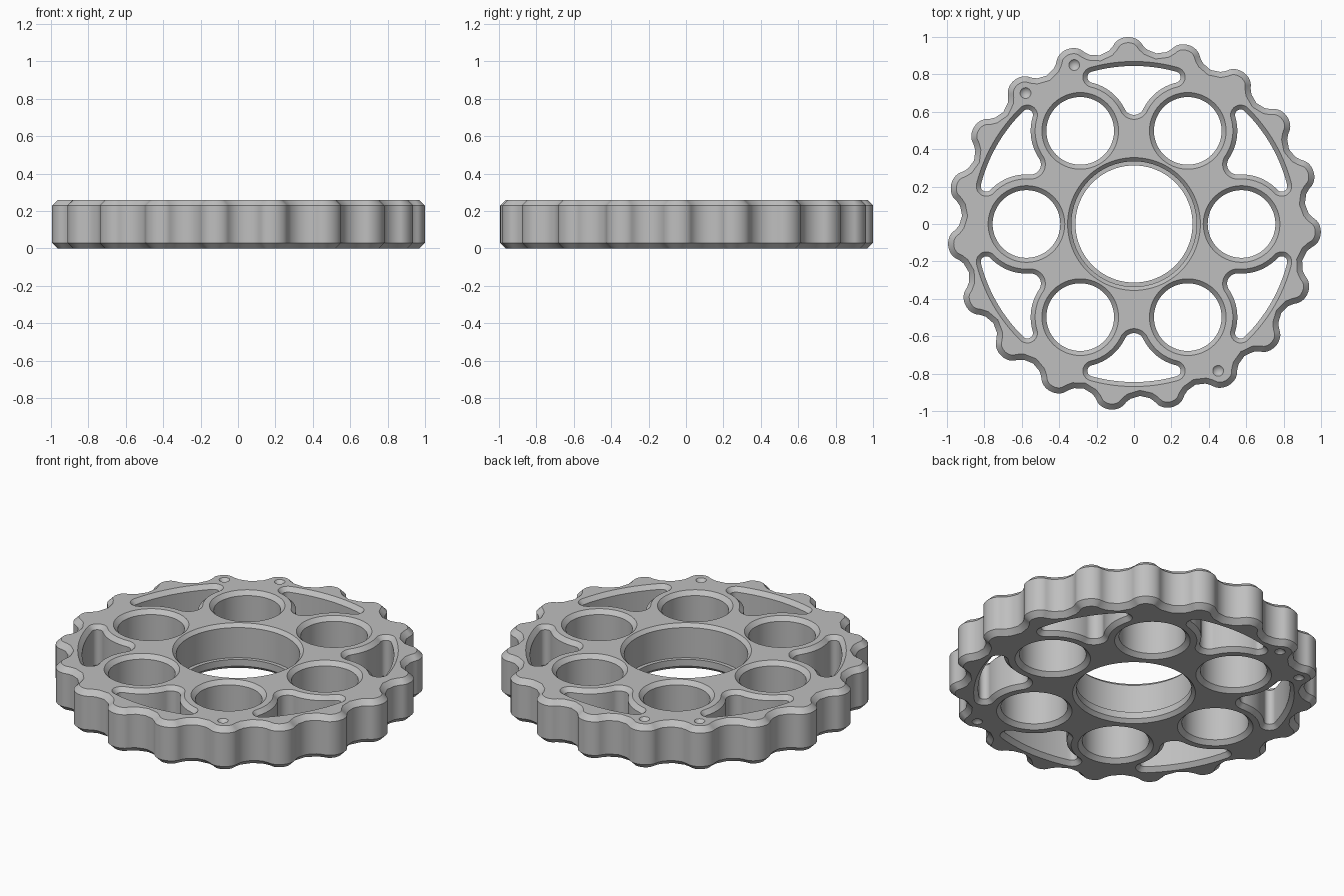
import bpy, bmesh
from math import sin, cos, pi, radians, sqrt, acos, atan2

THICK, RIM, EDGE = 0.26, 0.03, 0.024     # thickness, outer chamfer, hole chamfer
LOBES = 19
HOLE_RING, HOLE_R = 0.575, 0.181


def polar(r, a):
    return complex(r * cos(a), r * sin(a))


def circle(centre, r, n=64):
    return [centre + polar(r, 2 * pi * i / n) for i in range(n)]


def lobed_outline(inset):
    """Cycloidal outline: a trochoid moved inward by the roller radius."""
    ring, ecc, roller, n = 1.06, 0.04, 0.1 + inset, LOBES + 1
    turn = polar(1, radians(92) - pi / LOBES)
    pts = []
    for i in range(LOBES * 32):
        t = 2 * pi * i / (LOBES * 32)
        p = polar(ring, t) - polar(ecc, n * t)
        d = 1j * (polar(ring, t) - polar(n * ecc, n * t))
        pts.append((p + roller * 1j * d / abs(d)) * turn)
    return pts


def arc(centre, r, a, b, n):
    return [centre + polar(r, a + (b - a) * i / n) for i in range(n)]


def angle(a, b):
    return atan2((b - a).imag, (b - a).real)


def pocket(grow, turn):
    """Rounded triangle between two round bosses and the rim, along +x."""
    outer, boss, corner, tip = 0.845, 0.265, 0.03, 0.055
    hub = polar(HOLE_RING, pi / 6)
    reach, span = outer - corner, boss + corner
    swing = acos((reach**2 + HOLE_RING**2 - span**2) / (2 * reach * HOLE_RING))
    corner_c = polar(reach, pi / 6 - swing)
    tip_c = complex(hub.real + sqrt((boss + tip)**2 - hub.imag**2), 0)
    half = arc(0, outer + grow, 0, pi / 6 - swing, 12)
    half += arc(corner_c, corner + grow, pi / 6 - swing, angle(corner_c, hub), 12)
    a, b = angle(hub, corner_c), angle(hub, tip_c)
    half += arc(hub, boss - grow, a, b - 2 * pi if b > a else b, 20)
    half += arc(tip_c, tip + grow, angle(tip_c, hub), pi, 12)
    end = tip_c - tip - grow
    pts = half + [end] + [p.conjugate() for p in reversed(half[1:])]
    return [p * polar(1, turn) for p in pts]


def add_loop(bm, pts, z):
    return [bm.verts.new((p.real, p.imag, z)) for p in pts]


def add_wall(bm, sections):
    """Stitch equal-length loops given as (points, z), return end edge loops."""
    loops = [add_loop(bm, pts, z) for pts, z in sections]
    for low, high in zip(loops, loops[1:]):
        for i in range(len(low)):
            j = (i + 1) % len(low)
            bm.faces.new((low[i], low[j], high[j], high[i]))
    ends = []
    for loop in (loops[0], loops[-1]):
        ends.append([bm.edges.get((loop[i - 1], loop[i])) for i in range(len(loop))])
    return ends


def chamfered(shape, c):
    """Straight wall with a chamfer at both ends; shape(c) is the end outline."""
    return [(shape(c), 0), (shape(0), c), (shape(0), THICK - c), (shape(c), THICK)]


bm = bmesh.new()
bottom, top = [], []


def wall(sections):
    low, high = add_wall(bm, sections)
    bottom.extend(low)
    top.extend(high)


# Outer lobed rim
wall(chamfered(lobed_outline, RIM))

# Central bore with a bearing ledge near the bottom
bore = [(0.333, 0), (0.313, 0.02), (0.313, 0.06), (0.335, 0.06),
        (0.335, THICK - 0.02), (0.355, THICK)]
wall([(circle(0, r, 96), z) for r, z in bore])

# Six round holes and six pockets
for k in range(6):
    centre = polar(HOLE_RING, k * pi / 3)
    wall(chamfered(lambda c: circle(centre, HOLE_R + c), EDGE))
    wall(chamfered(lambda c: pocket(c, k * pi / 3 + pi / 6), EDGE))

# Conical dimples on both faces
for spot in (complex(-0.32, 0.85), complex(-0.58, 0.7), complex(0.45, -0.785)):
    for z, depth, edges in ((0, 0.03, bottom), (THICK, -0.03, top)):
        ring = add_loop(bm, circle(spot, 0.029, 24), z)
        point = bm.verts.new((spot.real, spot.imag, z + depth))
        for i in range(len(ring)):
            bm.faces.new((ring[i - 1], ring[i], point))
            edges.append(bm.edges.get((ring[i - 1], ring[i])))

# Flat top and bottom faces around the openings
for edges, z in ((bottom, -1), (top, 1)):
    bmesh.ops.triangle_fill(bm, edges=edges, use_beauty=True, normal=(0, 0, z))
bmesh.ops.recalc_face_normals(bm, faces=bm.faces[:])

cube = bpy.data.objects.get("Cube")
if cube:
    bpy.data.objects.remove(cube)

mesh = bpy.data.meshes.new("lobed_disc")
bm.to_mesh(mesh)
bm.free()
disc = bpy.data.objects.new("lobed_disc", mesh)
bpy.context.collection.objects.link(disc)

grey = bpy.data.materials.new("light_grey_metal")
grey.use_nodes = True
colour = (0.52, 0.52, 0.52, 1)
grey.diffuse_color = colour
grey.node_tree.nodes["Principled BSDF"].inputs["Base Color"].default_value = colour
mesh.materials.append(grey)

bpy.ops.object.select_all(action="DESELECT")
disc.select_set(True)
bpy.context.view_layer.objects.active = disc
bpy.ops.object.shade_smooth_by_angle(angle=radians(30))
